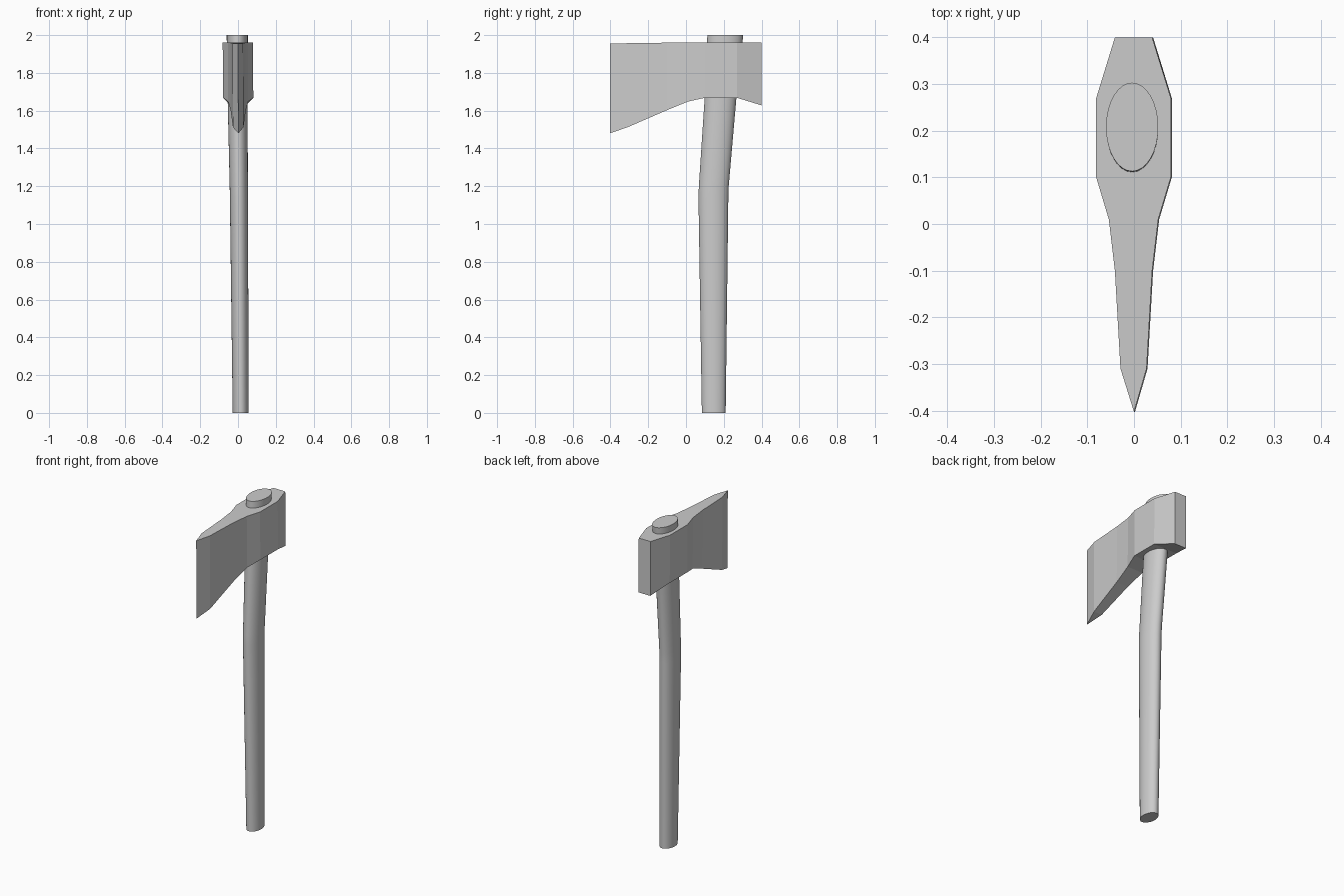
import bpy, bmesh, math

if "Cube" in bpy.data.objects:
    bpy.data.objects.remove(bpy.data.objects["Cube"])

def finish(name, bm):
    bmesh.ops.recalc_face_normals(bm, faces=bm.faces)
    me = bpy.data.meshes.new(name)
    bm.to_mesh(me)
    bm.free()
    ob = bpy.data.objects.new(name, me)
    bpy.context.collection.objects.link(ob)
    return ob

# Axe head: cross-sections along y as (y, half width, bottom z, top z)
stations = [
    (-0.31, 0.028, 1.512, 1.957),
    (-0.10, 0.040, 1.603, 1.96),
    (0.01, 0.053, 1.648, 1.96),
    (0.10, 0.080, 1.668, 1.96),
    (0.27, 0.080, 1.668, 1.96),
    (0.40, 0.040, 1.628, 1.96),
]
bm = bmesh.new()
tip = [bm.verts.new((0.002, -0.403, 1.48)), bm.verts.new((0, -0.403, 1.955))]
rings = []
for y, w, lo, hi in stations:
    rings.append([bm.verts.new(p) for p in
                  ((-w + 0.001, y, lo), (w + 0.001, y, lo), (w - 0.001, y, hi), (-w - 0.001, y, hi))])
for a, b in zip(rings, rings[1:]):
    for i in range(4):
        j = (i + 1) % 4
        bm.faces.new((a[i], a[j], b[j], b[i]))
# Cutting edge wedge and flat poll
f = rings[0]
bm.faces.new((tip[0], f[0], f[1]))
bm.faces.new((tip[1], f[2], f[3]))
bm.faces.new((tip[0], tip[1], f[3], f[0]))
bm.faces.new((tip[0], f[1], f[2], tip[1]))
bm.faces.new(rings[-1])
finish("axe_head", bm)

# Handle: oval rings as (z, centre x, centre y, radius x, radius y)
sections = [
    (0.0, 0.014, 0.147, 0.042, 0.063),
    (1.14, 0.005, 0.145, 0.048, 0.079),
    (1.20, 0.004, 0.147, 0.048, 0.079),
    (1.67, -0.002, 0.183, 0.053, 0.084),
    (2.0, -0.004, 0.208, 0.056, 0.095),
]
N = 32
bm = bmesh.new()
rings = []
for z, cx, cy, rx, ry in sections:
    rings.append([bm.verts.new((cx + rx * math.cos(2 * math.pi * i / N),
                                cy + ry * math.sin(2 * math.pi * i / N), z)) for i in range(N)])
for a, b in zip(rings, rings[1:]):
    for i in range(N):
        j = (i + 1) % N
        bm.faces.new((a[i], a[j], b[j], b[i]))
bm.faces.new(rings[0])
bm.faces.new(rings[-1])
handle = finish("handle", bm)
bpy.context.view_layer.objects.active = handle
handle.select_set(True)
bpy.ops.object.shade_smooth_by_angle(angle=math.radians(40))
